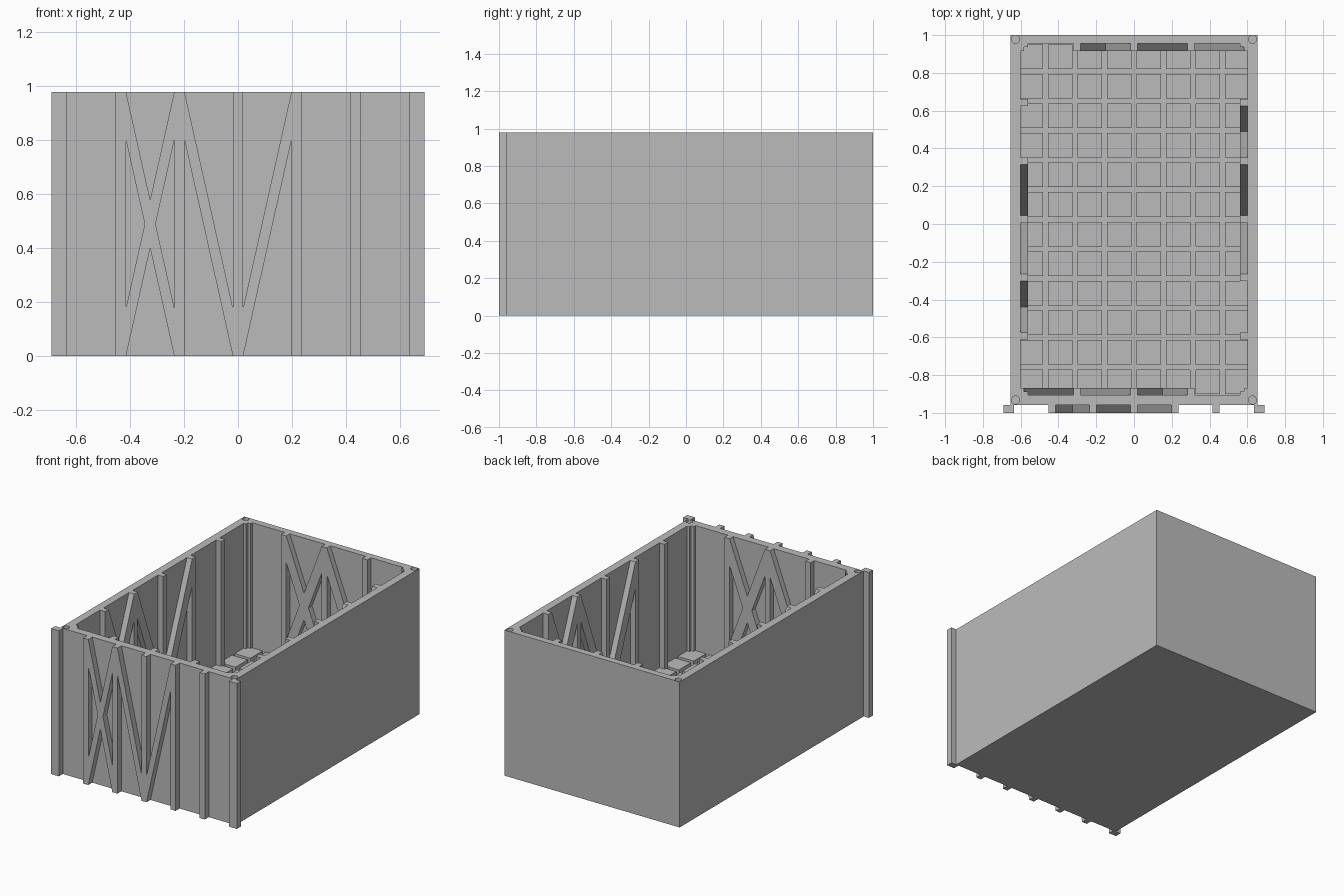
import bpy, bmesh
from math import pi
from mathutils import Matrix, Vector

if "Cube" in bpy.data.objects:
    bpy.data.objects.remove(bpy.data.objects["Cube"])

grey = bpy.data.materials.new("plain grey")
grey.use_nodes = True
grey.diffuse_color = (0.5, 0.5, 0.5, 1)
grey.node_tree.nodes["Principled BSDF"].inputs["Base Color"].default_value = (0.5, 0.5, 0.5, 1)

TOP = 0.98
FLOOR = 0.10
MID_Y = 0.025          # centre of the inner room
ROOM_X, ROOM_Y = 0.60, 0.93   # half sizes of the inner room
BEAM = 0.038


def finish(name, bm):
    bmesh.ops.recalc_face_normals(bm, faces=bm.faces)
    mesh = bpy.data.meshes.new(name)
    bm.to_mesh(mesh)
    bm.free()
    mesh.materials.append(grey)
    obj = bpy.data.objects.new(name, mesh)
    bpy.context.collection.objects.link(obj)
    return obj


def add_box(bm, low, high):
    low, high = Vector(low), Vector(high)
    size = high - low
    place = Matrix.Translation((low + high) / 2) @ Matrix.Diagonal((*size, 1))
    bmesh.ops.create_cube(bm, size=1, matrix=place)


def add_prism(bm, outline, depth, place):
    """Extrude an outline of (along, height) points out of a wall."""
    verts = [bm.verts.new(place @ Vector((u, 0, z))) for u, z in outline]
    face = bm.faces.new(verts)
    new = bmesh.ops.extrude_face_region(bm, geom=[face])["geom"]
    shift = place.to_3x3() @ Vector((0, -depth, 0))
    bmesh.ops.translate(bm, vec=shift, verts=[v for v in new if isinstance(v, bmesh.types.BMVert)])


def brace(u0, u1, base, kind):
    """Outline of a falling, rising or crossed brace between two beams."""
    t = 0.18
    if kind == "fall":
        return [(u0, TOP), (u0, TOP - t), (u1, base), (u1, base + t)]
    if kind == "rise":
        return [(u0, base), (u0, base + t), (u1, TOP), (u1, TOP - t)]
    mid, zm = (u0 + u1) / 2, (base + TOP) / 2
    slope = (TOP - t - base) / (u1 - u0)
    side = (TOP - base - 2 * t) / (2 * slope)
    rise = t / 2
    return [(u0, TOP), (u0, TOP - t), (u0 + side, zm), (u0, base + t), (u0, base),
            (mid, zm - rise), (u1, base), (u1, base + t), (u1 - side, zm),
            (u1, TOP - t), (u1, TOP), (mid, zm + rise)]


def framed_wall(name, origin, angle, pitch, beams, first_bay, base, depth):
    bm = bmesh.new()
    place = Matrix.Translation(origin) @ Matrix.Rotation(angle, 4, "Z")
    half = BEAM / 2
    for i in range(-beams, beams + 1):
        a, b = i * pitch - half, i * pitch + half
        add_prism(bm, [(a, base), (b, base), (b, TOP), (a, TOP)], depth, place)
    for step, kind in enumerate(("cross", "fall", "rise")):
        bay = first_bay + step
        add_prism(bm, brace(bay * pitch + half, (bay + 1) * pitch - half, base, kind), depth, place)
    return finish(name, bm)


# Box shell, hollowed out, with a round socket in each rim corner
bm = bmesh.new()
add_box(bm, (-0.653, -0.958, 0), (0.653, 1.0, TOP))
shell = finish("box_shell", bm)

cut = bmesh.new()
add_box(cut, (-ROOM_X, MID_Y - ROOM_Y, FLOOR), (ROOM_X, MID_Y + ROOM_Y, TOP + 0.1))
for x in (-0.627, 0.627):
    for y in (-0.932, 0.978):
        bmesh.ops.create_cone(cut, cap_ends=True, segments=24, radius1=0.0215, radius2=0.0215,
                              depth=0.06, matrix=Matrix.Translation((x, y, TOP)))
cutter = finish("shell_cutter", cut)
cutter.hide_render = True
hollow = shell.modifiers.new("hollow", "BOOLEAN")
hollow.operation = "DIFFERENCE"
hollow.solver = "EXACT"
hollow.object = cutter
bpy.context.view_layer.objects.active = shell
bpy.ops.object.modifier_apply(modifier="hollow")
bpy.data.objects.remove(cutter)

# Raised floor tiles
bm = bmesh.new()
pitch, half = 0.1565, 0.065
for col in range(8):
    for row in range(12):
        x, y = (col - 3.5) * pitch, MID_Y + (row - 5.5) * pitch
        add_box(bm, (max(x - half, -ROOM_X), y - half, FLOOR),
                (min(x + half, ROOM_X), y + half, FLOOR + 0.04))
finish("floor_tiles", bm)

# Timber framing on the front face and on the four inner walls
framed_wall("front_framing", (0, -0.958, 0), 0, 0.217, 2, -2, 0, 0.042)
framed_wall("inner_back_framing", (0, MID_Y + ROOM_Y, 0), 0, 0.302, 1, -1, FLOOR, BEAM)
framed_wall("inner_front_framing", (0, MID_Y - ROOM_Y, 0), pi, 0.302, 1, -1, FLOOR, BEAM)
framed_wall("inner_left_framing", (ROOM_X, MID_Y, 0), -pi / 2, 0.309, 2, -2, FLOOR, BEAM)
framed_wall("inner_right_framing", (-ROOM_X, MID_Y, 0), pi / 2, 0.309, 2, -2, FLOOR, BEAM)

# Posts at both ends of the front face
bm = bmesh.new()
for s in (-1, 1):
    a, b = sorted((s * 0.634, s * 0.6915))
    add_box(bm, (a, -1.0, 0), (b, -0.958, TOP))
finish("front_corner_posts", bm)

# Stepped uprights in the inner corners
bm = bmesh.new()
for sx in (-1, 1):
    for sy in (-1, 1):
        for dx, dy in ((BEAM, 0.018), (0.018, BEAM)):
            xs = sorted((sx * ROOM_X, sx * (ROOM_X - dx)))
            ys = sorted((MID_Y + sy * ROOM_Y, MID_Y + sy * (ROOM_Y - dy)))
            add_box(bm, (xs[0], ys[0], FLOOR), (xs[1], ys[1], TOP))
finish("inner_corner_posts", bm)
